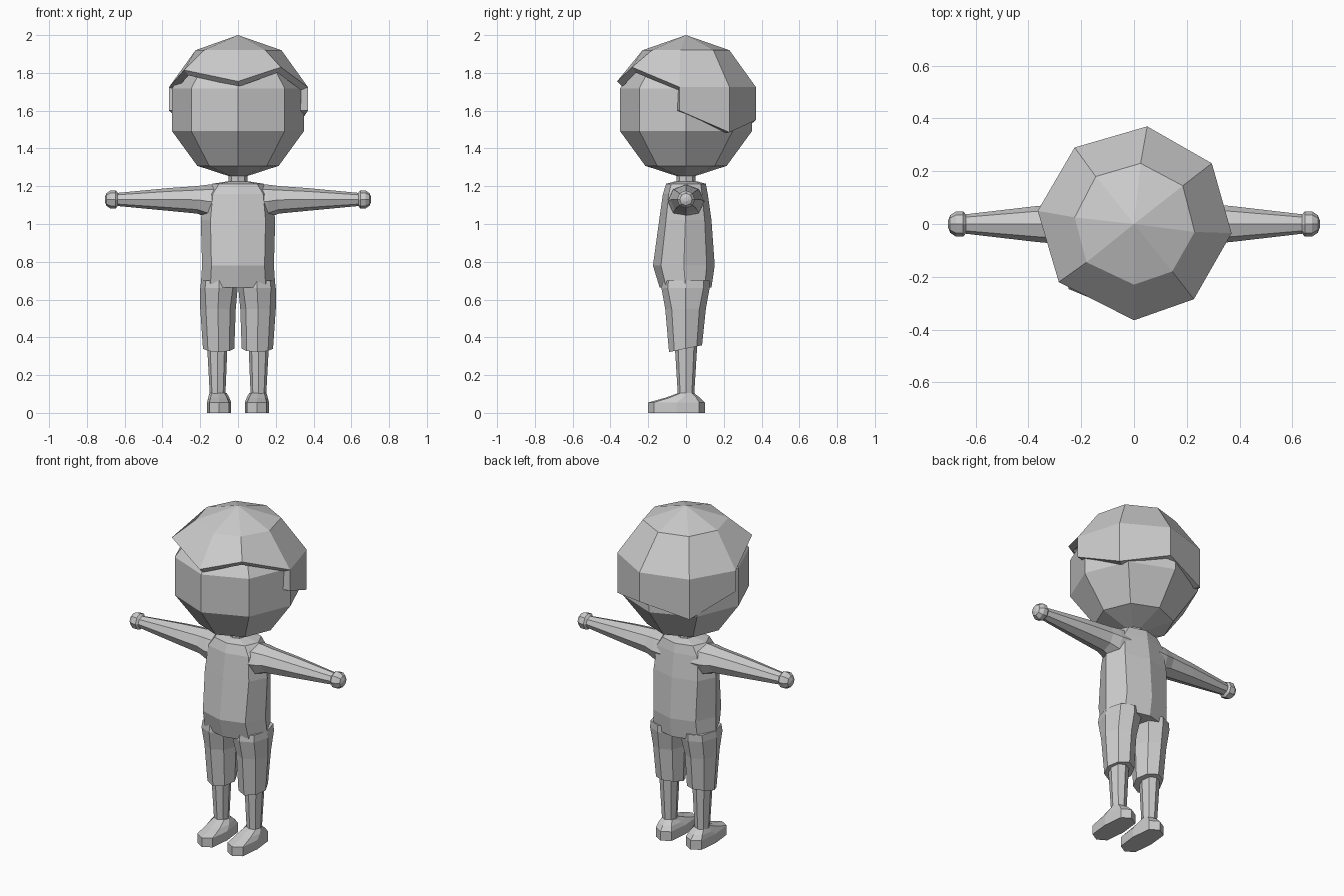
import bpy, bmesh, math
from mathutils import Vector

if "Cube" in bpy.data.objects:
    bpy.data.objects.remove(bpy.data.objects["Cube"])

grey = bpy.data.materials.new("plain grey")
grey.diffuse_color = (0.6, 0.6, 0.6, 1)
grey.use_nodes = True
grey.node_tree.nodes["Principled BSDF"].inputs["Base Color"].default_value = grey.diffuse_color


def finish(name, bm, mirror=False):
    """Turn a bmesh into a flat-shaded object, optionally mirrored across x."""
    bmesh.ops.recalc_face_normals(bm, faces=bm.faces)
    mesh = bpy.data.meshes.new(name)
    bm.to_mesh(mesh)
    bm.free()
    mesh.materials.append(grey)
    obj = bpy.data.objects.new(name, mesh)
    bpy.context.collection.objects.link(obj)
    if mirror:
        obj.modifiers.new("Mirror", 'MIRROR').use_clip = False
    return obj


def octagon(z, cx, y0, y1, hx, k=0.74, tilt=0.0):
    """Horizontal eight-point ring; k sets how square the corners are."""
    cy, hy = (y0 + y1) / 2, (y1 - y0) / 2
    unit = [(1, 0), (k, k), (0, 1), (-k, k), (-1, 0), (-k, -k), (0, -1), (k, -k)]
    return [Vector((cx + u * hx, cy + v * hy, z + tilt * v)) for u, v in unit]


def upright_ring(x, r, z=1.13, ry=None):
    """Ring around the x axis, used along the arms."""
    ry = ry or r
    return [Vector((x, ry * math.cos(i * math.pi / 4), z + r * math.sin(i * math.pi / 4)))
            for i in range(8)]


def loft(name, rings, mirror=False):
    bm = bmesh.new()
    loops = [[bm.verts.new(p) for p in ring] for ring in rings]
    for a, b in zip(loops, loops[1:]):
        for i in range(8):
            j = (i + 1) % 8
            bm.faces.new((a[i], a[j], b[j], b[i]))
    bm.faces.new(loops[0])
    bm.faces.new(loops[-1])
    return finish(name, bm, mirror)


# Head: coarse sphere with a vertex line facing the front
bm = bmesh.new()
bmesh.ops.create_uvsphere(bm, u_segments=8, v_segments=5, radius=0.367)
bmesh.ops.translate(bm, verts=bm.verts, vec=(0, 0, 1.605))
finish("head", bm)

# Hair: slightly turned cap with a short fringe and a long back
inner = [(0, -.23), (.145, -.18), (.23, -.03), (.185, .145),
         (.025, .23), (-.145, .18), (-.225, .025), (-.18, -.145)]
outer = [(0, -.365, 1.755), (.227, -.285, 1.83), (.37, -.035, 1.725), (.295, .23, 1.725),
         (.05, .37, 1.725), (-.225, .29, 1.725), (-.365, .05, 1.725), (-.285, -.22, 1.815)]
hem = {2: 1.60, 3: 1.485, 4: 1.55, 5: 1.485, 6: 1.60}
bm = bmesh.new()
tip = bm.verts.new((0, 0, 2.0))
top = [bm.verts.new((x, y, 1.92)) for x, y in inner]
mid = [bm.verts.new(p) for p in outer]
low = {i: bm.verts.new((outer[i][0], outer[i][1], z)) for i, z in hem.items()}
for i in range(8):
    j = (i + 1) % 8
    bm.faces.new((tip, top[i], top[j]))
    bm.faces.new((top[i], mid[i], mid[j], top[j]))
    if i in low and j in low:
        bm.faces.new((mid[i], low[i], low[j], mid[j]))
hair = finish("hair", bm)
shell = hair.modifiers.new("Thickness", 'SOLIDIFY')
shell.thickness = 0.04
shell.offset = -1

# Neck
loft("neck", [octagon(z, 0, -.05, .05, .05, .71) for z in (1.18, 1.30)])

# Torso
loft("torso", [octagon(1.225, 0, -.06, .06, .06),
               octagon(1.213, 0, -.105, .105, .135),
               octagon(1.16, 0, -.122, .115, .18),
               octagon(1.02, 0, -.142, .135, .197),
               octagon(.78, 0, -.175, .152, .19),
               octagon(.665, 0, -.14, .135, .198)])

# Trouser legs
loft("trouser_leg", [octagon(.70, .1, -.125, .125, .095),
                     octagon(.66, .101, -.13, .125, .099),
                     octagon(.55, .106, -.11, .105, .094, .68),
                     octagon(.34, .1025, -.09, .085, .083, .68, .018)], True)

# Lower legs
loft("lower_leg", [octagon(.40, .11, -.062, .062, .056, .71),
                   octagon(.09, .108, -.043, .043, .041, .71)], True)

# Shoes
loft("shoe", [octagon(0, .1, -.2, .1, .064, .8),
              octagon(.055, .1, -.2, .1, .064, .8),
              octagon(.08, .102, -.11, .075, .056, .78),
              octagon(.105, .105, -.04, .042, .046, .72)], True)

# Arms, widening into the shoulder
loft("arm", [upright_ring(.10, .09, 1.12, .10),
             upright_ring(.16, .088, 1.12, .095),
             upright_ring(.215, .073, 1.128, .082),
             upright_ring(.37, .06, 1.13, .068),
             upright_ring(.645, .034, 1.13, .036)], True)

# Hands: small faceted balls
loft("hand", [upright_ring(.63, .028), upright_ring(.648, .048),
              upright_ring(.675, .048), upright_ring(.697, .033),
              upright_ring(.705, .012)], True)
